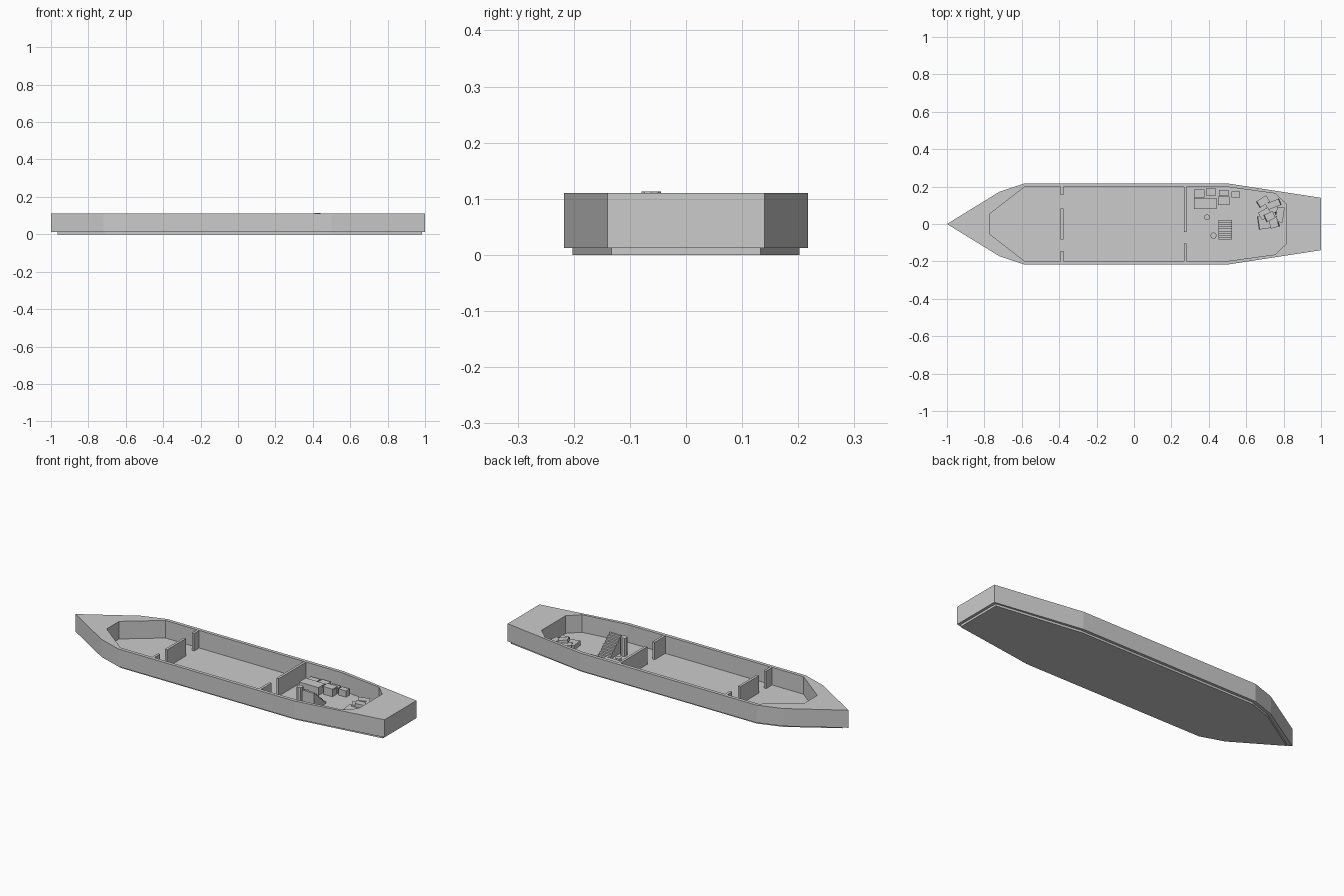
import bpy, bmesh, math
from mathutils import Matrix

if "Cube" in bpy.data.objects:
    bpy.data.objects.remove(bpy.data.objects["Cube"])

FLOOR, DECK = 0.012, 0.11


def finish(name, bm):
    bmesh.ops.recalc_face_normals(bm, faces=bm.faces)
    mesh = bpy.data.meshes.new(name)
    bm.to_mesh(mesh)
    bm.free()
    ob = bpy.data.objects.new(name, mesh)
    bpy.context.collection.objects.link(ob)
    return ob


def mirrored(half):
    """Close a half outline (y >= 0) by mirroring it over the x axis."""
    return half + [(x, -y) for x, y in reversed(half) if y > 0]


def slab(name, loops, z0, z1):
    """Extrude outlines upward; a second loop becomes a hole."""
    bm = bmesh.new()
    for loop in loops:
        vs = [bm.verts.new((x, y, z0)) for x, y in loop]
        for a, b in zip(vs, vs[1:] + vs[:1]):
            bm.edges.new((a, b))
    bmesh.ops.triangle_fill(bm, edges=bm.edges[:], use_beauty=True)
    ext = bmesh.ops.extrude_face_region(bm, geom=bm.faces[:])
    top = [g for g in ext["geom"] if isinstance(g, bmesh.types.BMVert)]
    bmesh.ops.translate(bm, verts=top, vec=(0, 0, z1 - z0))
    bmesh.ops.dissolve_limit(bm, angle_limit=0.01, verts=bm.verts[:], edges=bm.edges[:])
    return finish(name, bm)


def box(name, x0, x1, y0, y1, z0, z1, yaw=0, tilt=0):
    bm = bmesh.new()
    mat = (Matrix.Translation(((x0 + x1) / 2, (y0 + y1) / 2, (z0 + z1) / 2))
           @ Matrix.Rotation(math.radians(yaw), 4, 'Z')
           @ Matrix.Rotation(math.radians(tilt), 4, 'Y')
           @ Matrix.Diagonal((x1 - x0, y1 - y0, z1 - z0, 1)))
    bmesh.ops.create_cube(bm, size=1, matrix=mat)
    return finish(name, bm)


def post(name, x, y, r, z1):
    bm = bmesh.new()
    bmesh.ops.create_cone(bm, cap_ends=True, segments=8, radius1=r, radius2=r,
                          depth=z1 - FLOOR,
                          matrix=Matrix.Translation((x, y, (z1 + FLOOR) / 2)))
    return finish(name, bm)


# Hull walls and the slightly smaller bottom plate
outer = mirrored([(-1, 0), (-0.72, 0.172), (-0.585, 0.217), (0.5, 0.217), (1, 0.14)])
inner = mirrored([(-0.77, 0.055), (-0.585, 0.198), (0.5, 0.198), (0.755, 0.163), (0.815, 0.105)])
plate = mirrored([(-0.965, 0), (-0.71, 0.158), (-0.58, 0.202), (0.5, 0.202), (0.985, 0.133)])
slab("hull", [outer, inner], FLOOR, DECK)
slab("bottom_plate", [plate], 0, FLOOR)

# Bulkheads with door gaps
for x, spans in ((-0.385, [(0.155, 0.2), (-0.083, 0.083), (-0.2, -0.145)]),
                 (0.273, [(-0.043, 0.2), (-0.2, -0.105)])):
    for y0, y1 in spans:
        box("bulkhead", x - 0.007, x + 0.007, y0, y1, FLOOR, DECK - 0.001)

# Crates stacked along the side
for c in ((0.32, 0.44, 0.08, 0.138, 0.055), (0.32, 0.378, 0.143, 0.185, 0.045),
          (0.385, 0.438, 0.153, 0.19, 0.045), (0.455, 0.506, 0.149, 0.183, 0.042),
          (0.453, 0.507, 0.106, 0.143, 0.052), (0.52, 0.566, 0.141, 0.173, 0.047)):
    box("crate", *c[:4], FLOOR, c[4])
box("crate_lid", 0.449, 0.511, 0.102, 0.147, 0.05, 0.057)

# Stairs rising towards the front side
steps, y_low, y_high = 9, 0.022, -0.083
run, rise = (y_high - y_low) / steps, (DECK - 0.002 - FLOOR) / steps
profile = [(y_low, FLOOR)]
for i in range(steps):
    profile += [(y_low + i * run, FLOOR + (i + 1) * rise),
                (y_low + (i + 1) * run, FLOOR + (i + 1) * rise)]
profile.append((y_high, FLOOR))
bm = bmesh.new()
face = bm.faces.new([bm.verts.new((0.453, y, z)) for y, z in profile])
ext = bmesh.ops.extrude_face_region(bm, geom=[face])
bmesh.ops.translate(bm, vec=(0.072, 0, 0),
                    verts=[g for g in ext["geom"] if isinstance(g, bmesh.types.BMVert)])
finish("stairs", bm)

# Chimney pipe and low barrel
post("pipe", 0.425, -0.062, 0.017, 0.113)
post("barrel", 0.39, 0.036, 0.016, 0.045)

# Loose pile of broken crates: centre x, y, size x, y, height, yaw, tilt
for x, y, w, d, h, yaw, tilt in (
        (0.69, 0.12, 0.06, 0.04, 0.03, 32, 6), (0.745, 0.105, 0.075, 0.035, 0.03, 22, -6),
        (0.70, 0.055, 0.06, 0.045, 0.035, 30, 0), (0.70, 0.01, 0.07, 0.07, 0.025, 8, 5),
        (0.78, 0.05, 0.04, 0.08, 0.03, -8, 0), (0.745, 0.02, 0.045, 0.08, 0.035, 15, -8)):
    box("pile_crate", x - w / 2, x + w / 2, y - d / 2, y + d / 2, FLOOR, FLOOR + h, yaw, tilt)
box("pile_top_crate", 0.70, 0.75, 0.02, 0.06, 0.042, 0.062, 25, 10)
